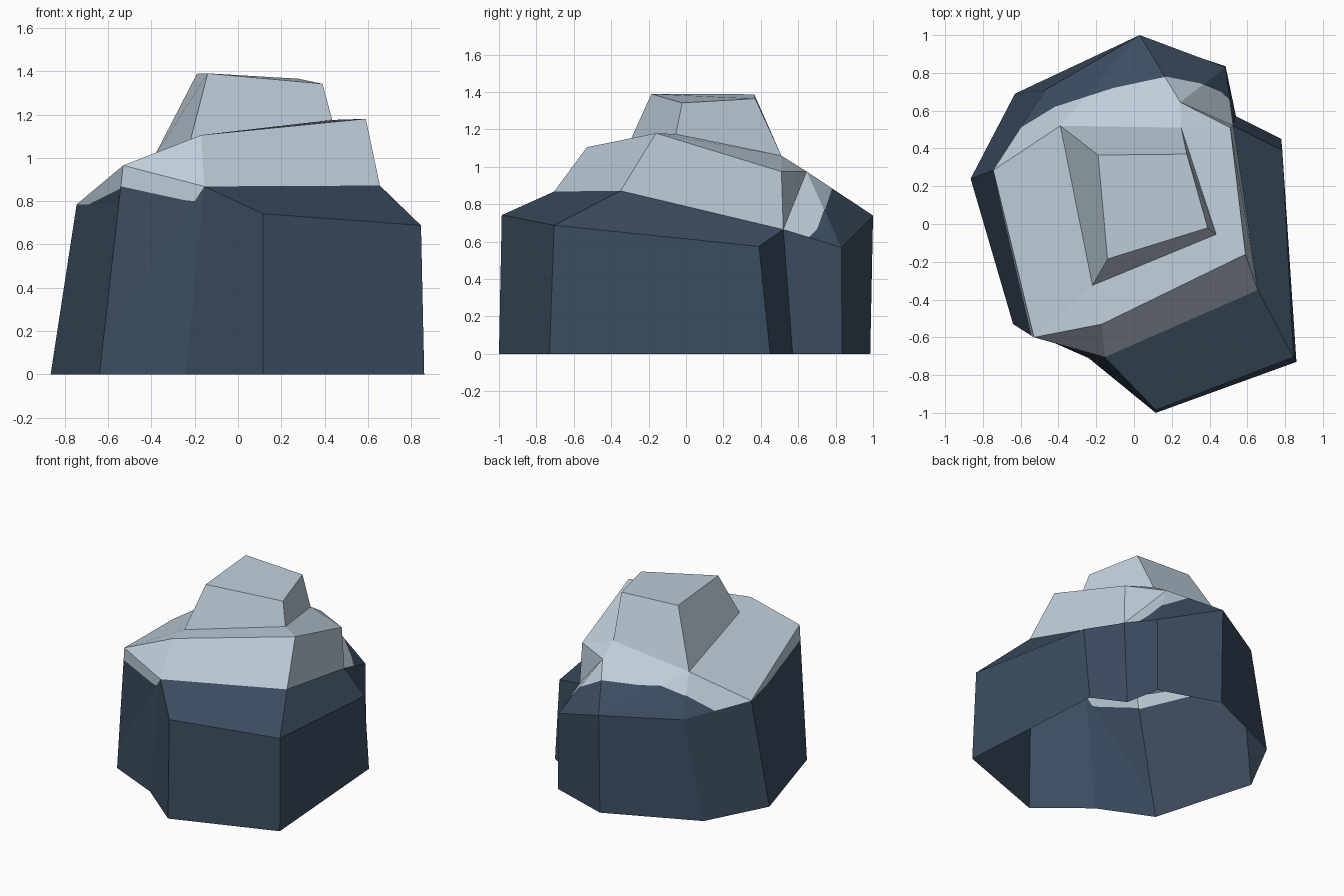
import bpy, bmesh
from mathutils import Vector

if "Cube" in bpy.data.objects:
    bpy.data.objects.remove(bpy.data.objects["Cube"])


def material(name, rgb):
    m = bpy.data.materials.new(name)
    m.diffuse_color = (*rgb, 1)
    m.use_nodes = True
    m.node_tree.nodes["Principled BSDF"].inputs["Base Color"].default_value = m.diffuse_color
    return m


MATS = [material("dark_stone", (0.045, 0.075, 0.118)),
        material("pale_snow", (0.52, 0.62, 0.71))]
DARK, LIGHT, SPLIT = 0, 1, 2

# foot outline and shoulder of each corner, counter-clockwise from the back
NAMES = "ABCDEFGHIJ"
FOOT = [(.03, .985), (-.63, .69), (-.865, .24), (-.64, -.53), (-.24, -.71),
        (.115, -1), (.86, -.73), (.78, .45), (.54, .57), (.485, .835)]
SHOULDER = [(.03, 1, .74), (-.47, .71, .73), (-.745, .285, .785),
            (-.53, -.6, .965), (-.155, -.705, .868), (.115, -.985, .742),
            (.845, -.705, .688), (.785, .39, .575), (.525, .52, .665),
            (.485, .83, .57)]
# ledge corners, and the base and top of the peak
PTS = {"G2": (.655, -.35, .872), "E2": (-.17, -.53, 1.105),
       "G3": (.59, -.16, 1.18), "I2": (.51, .51, .975),
       "J2": (.245, .645, .975),
       "P0": (-.22, -.325, 1.08), "P1": (.435, -.055, 1.175),
       "P2": (.25, .51, 1.06), "P3": (-.39, .52, 1.0),
       "T0": (-.14, -.185, 1.39), "T1": (.39, -.02, 1.342),
       "T2": (.28, .37, 1.365), "T3": (-.19, .365, 1.388)}
for n, f, s in zip(NAMES, FOOT, SHOULDER):
    PTS[n + "0"] = (*f, 0)
    PTS[n + "1"] = s


def build(name, groups, borders=()):
    """Make faces from point names; borders cut faces along a polyline."""
    bm = bmesh.new()
    verts = {}

    def face(words, mat):
        for w in words:
            if w not in verts:
                verts[w] = bm.verts.new(PTS[w])
        f = bm.faces.new([verts[w] for w in words])
        f.material_index = mat

    for mat, faces in groups:
        for f in faces:
            face(f.split(), mat)
    for k, (line, axis) in enumerate(borders):
        tag = SPLIT + k
        planes = []
        for p, q in zip(line, line[1:]):
            a, b = q[0] - p[0], q[1] - p[1]
            co, no = Vector((p[0], 0, 0)), Vector((-b, 0, 0))
            co[axis], no[axis] = p[1], a
            planes.append((co, no))
        for co, no in planes:
            fs = [f for f in bm.faces if f.material_index == tag]
            es = list({e for f in fs for e in f.edges})
            vs = list({v for f in fs for v in f.verts})
            bmesh.ops.bisect_plane(bm, geom=vs + es + fs, dist=1e-5,
                                   plane_co=co, plane_no=no)
        for f in [f for f in bm.faces if f.material_index == tag]:
            c = f.calc_center_median()
            out = any((c - co).dot(no) > 0 for co, no in planes)
            f.material_index = DARK if out else LIGHT
    bm.normal_update()
    me = bpy.data.meshes.new(name)
    for m in MATS:
        me.materials.append(m)
    bm.to_mesh(me)
    bm.free()
    bpy.context.collection.objects.link(bpy.data.objects.new(name, me))


# rock body: walls, dark shoulders, pale ledge, faces with a snow line
walls = [f"{a}0 {b}0 {b}1 {a}1" for a, b in zip(NAMES, NAMES[1:] + "A")
         if a + b not in ("CD", "DE")]
shoulders = ["E1 F1 G1 G2", "G1 H1 I1 G2"]
ledge = ["D1 E1 E2", "E1 G2 G3 E2", "G2 I1 I2 G3", "I1 J2 I2",
         "D1 E2 P0", "E2 G3 P1 P0", "G3 I2 P2 P1", "I2 J2 P2",
         "C1 D1 P0 P3"]
back = ["J2 P3 P2", "A1 P3 J2", "A1 B1 P3", "B1 C1 P3",
        "I1 J1 J2", "J1 A1 J2"]
back_line = [(-.75, .285), (-.6, .51), (-.42, .62), (-.11, .72), (.17, .78),
             (.35, .745), (.46, .70), (.52, .645), (.53, .52)]
left_line = [(-.54, .86), (-.69, .785), (-.76, .785)]
front_line = [(-.155, .868), (-.2, .80), (-.25, .805), (-.54, .868)]
build("rock_body",
      [(DARK, walls + shoulders), (LIGHT, ledge), (SPLIT, back),
       (SPLIT + 1, ["C0 D0 D1 C1"]), (SPLIT + 2, ["D0 E0 E1 D1"])],
      [(back_line, 1), (left_line, 2), (front_line, 2)])

# peak block standing on the ledge
sides = [f"P{i} P{(i + 1) % 4} T{(i + 1) % 4} T{i}" for i in range(4)]
build("rock_peak", [(LIGHT, sides + ["T0 T1 T2 T3"])])
